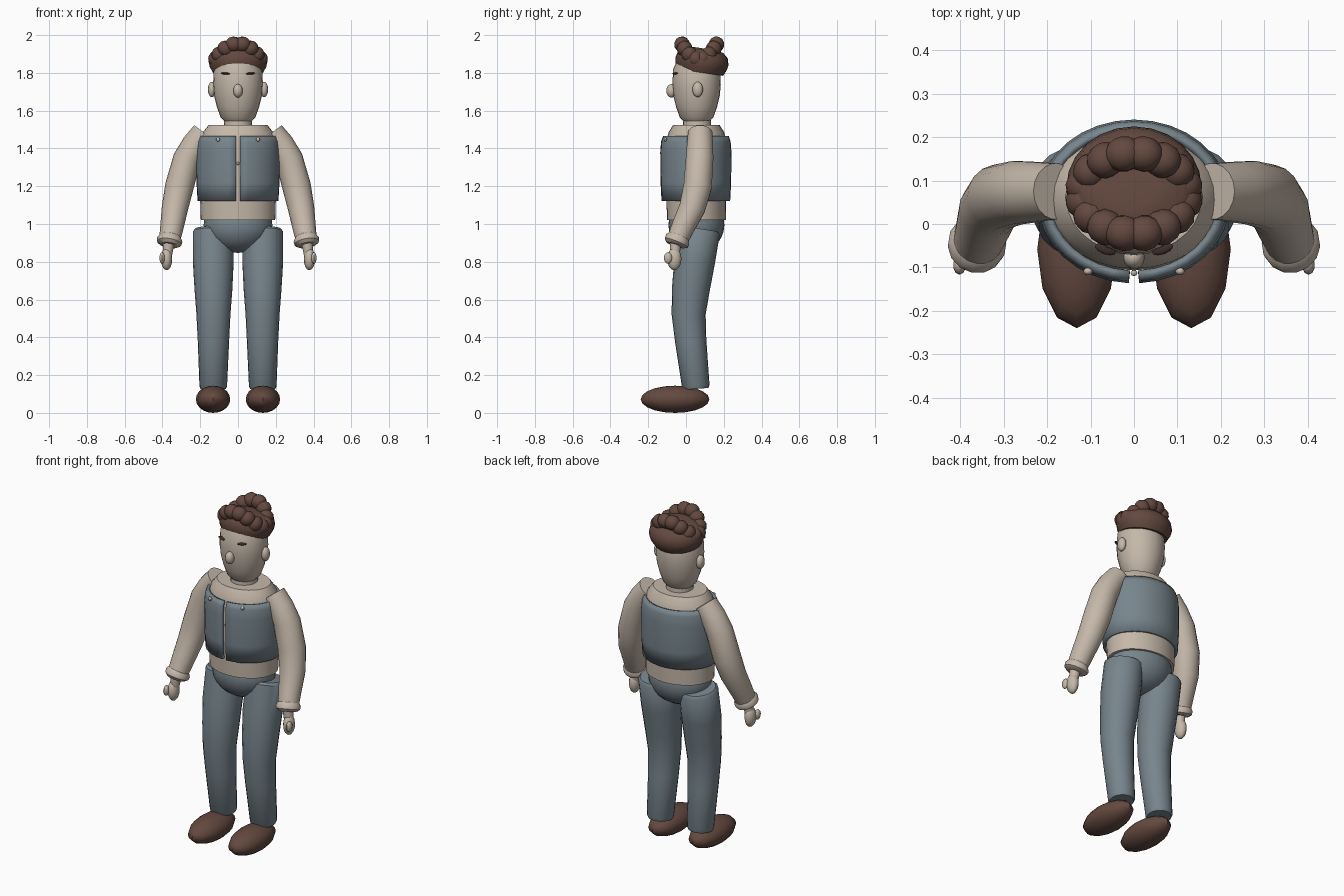
import bpy, bmesh
from math import sin, cos, pi, tau, radians, sqrt
from mathutils import Vector, Matrix, Euler

if "Cube" in bpy.data.objects:
    bpy.data.objects.remove(bpy.data.objects["Cube"])


def material(name, rgb):
    m = bpy.data.materials.new(name)
    m.use_nodes = True
    m.diffuse_color = (*rgb, 1)
    m.node_tree.nodes["Principled BSDF"].inputs["Base Color"].default_value = (*rgb, 1)
    return m


BEIGE = material("warm beige", (0.56, 0.48, 0.40))
BLUE = material("slate blue", (0.185, 0.235, 0.265))
BROWN = material("hair brown", (0.125, 0.066, 0.05))
DARK = material("eyebrow brown", (0.05, 0.028, 0.022))
parts = []


def finish(name, bm, mat):
    bmesh.ops.recalc_face_normals(bm, faces=bm.faces)
    me = bpy.data.meshes.new(name)
    bm.to_mesh(me)
    bm.free()
    me.materials.append(mat)
    ob = bpy.data.objects.new(name, me)
    bpy.context.collection.objects.link(ob)
    parts.append(ob)
    return ob


def ball(name, centre, radii, mat, segs=16, rings=10, rot=(0, 0, 0)):
    bm = bmesh.new()
    m = Matrix.LocRotScale(Vector(centre), Euler(rot), Vector(radii))
    bmesh.ops.create_uvsphere(bm, u_segments=segs, v_segments=rings, radius=1, matrix=m)
    return finish(name, bm, mat)


def bridge(bm, rings, closed=True):
    n = len(rings[0])
    for a, b in zip(rings, rings[1:]):
        for i in range(n if closed else n - 1):
            j = (i + 1) % n
            bm.faces.new((a[i], a[j], b[j], b[i]))


def lathe(name, profile, y, depth, mat, segs=28, gap=0.0):
    """Oval turned shape; a gap leaves it open at the front, without caps."""
    bm = bmesh.new()
    steps = segs + 1 if gap else segs
    angles = [-pi / 2 + gap + (tau - 2 * gap) * i / segs for i in range(steps)]
    rings = [[bm.verts.new((r * cos(a), y + r * depth * sin(a), z)) for a in angles]
             for r, z in profile]
    bridge(bm, rings, not gap)
    if not gap:
        bm.faces.new(rings[0])
        bm.faces.new(rings[-1])
    return finish(name, bm, mat)


def tube(name, path, mat, segs=16):
    """Capped limb through (x, y, z, radius) stations."""
    bm = bmesh.new()
    pts = [Vector(p[:3]) for p in path]
    rings = []
    for i, p in enumerate(pts):
        t = (pts[min(i + 1, len(pts) - 1)] - pts[max(i - 1, 0)]).normalized()
        u = Vector((0, 1, 0)).cross(t).normalized()
        v = t.cross(u)
        rings.append([bm.verts.new(p + path[i][3] * (cos(tau * k / segs) * u + sin(tau * k / segs) * v))
                      for k in range(segs)])
    bridge(bm, rings)
    bm.faces.new(rings[0])
    bm.faces.new(rings[-1])
    return finish(name, bm, mat)


# Torso, neck and head
lathe("shirt_body", [(0.197, 1.02), (0.2, 1.12), (0.205, 1.3), (0.2, 1.44), (0.187, 1.485),
                     (0.155, 1.525)], 0.055, 0.79, BEIGE)
lathe("neck", [(0.075, 1.5), (0.072, 1.58)], 0.058, 1, BEIGE, 20)
lathe("head", [(0.07, 1.542), (0.092, 1.565), (0.112, 1.62), (0.127, 1.68), (0.132, 1.74),
               (0.128, 1.82), (0.1, 1.88), (0.04, 1.9)], 0.056, 0.97, BEIGE, 24)
ball("nose", (0, -0.077, 1.705), (0.025, 0.027, 0.036), BEIGE, 12, 8)

# Open vest with a narrow front slit
vest = lathe("vest", [(0.214, 1.122), (0.22, 1.22), (0.222, 1.38), (0.217, 1.435), (0.205, 1.465)],
             0.052, 0.85, BLUE, 32, 0.055)
solid = vest.modifiers.new("thickness", "SOLIDIFY")
solid.thickness = 0.016
solid.offset = -1 if vest.data.polygons[0].normal.dot(vest.data.polygons[0].center - Vector((0, 0.05, 1.2))) > 0 else 1
ball("middle_button", (0, -0.113, 1.32), (0.008, 0.007, 0.008), BEIGE, 8, 6)

# Hips
ball("hips", (0, 0.055, 0.995), (0.182, 0.148, 0.148), BLUE, 24, 14)
lathe("waistband", [(0.178, 0.97), (0.18, 1.022)], 0.055, 0.8, BLUE)

# Paired parts
for side, s in (("left", 1), ("right", -1)):
    tube(side + "_leg", [(s * x, y, z, r) for x, y, z, r in (
        (0.132, 0.075, 0.975, 0.095), (0.132, 0.073, 0.962, 0.107), (0.131, 0.045, 0.8, 0.108),
        (0.13, 0.025, 0.65, 0.1), (0.13, 0.014, 0.52, 0.09), (0.13, 0.025, 0.38, 0.083),
        (0.131, 0.052, 0.14, 0.073), (0.131, 0.053, 0.127, 0.066))], BLUE, 20)
    ball(side + "_shoe", (s * 0.132, -0.058, 0.072), (0.091, 0.182, 0.072), BROWN, 12, 10)
    tube(side + "_arm", [(s * x, y, z, r) for x, y, z, r in (
        (0.18, 0.075, 1.483, 0.065), (0.228, 0.074, 1.42, 0.07), (0.27, 0.072, 1.345, 0.074),
        (0.31, 0.062, 1.2, 0.076), (0.334, 0.033, 1.085, 0.07), (0.35, -0.015, 0.985, 0.062),
        (0.362, -0.046, 0.915, 0.056))], BEIGE, 18)
    tube(side + "_cuff", [(s * x, y, z, r) for x, y, z, r in (
        (0.358, -0.038, 0.932, 0.058), (0.361, -0.044, 0.918, 0.068),
        (0.364, -0.052, 0.9, 0.066), (0.366, -0.056, 0.888, 0.05))], BEIGE, 14)
    ball(side + "_hand", (s * 0.378, -0.062, 0.815), (0.03, 0.038, 0.06), BEIGE, 12, 8)
    tube(side + "_wrist", [(s * 0.366, -0.055, 0.9, 0.03), (s * 0.376, -0.06, 0.82, 0.024)], BEIGE, 12)
    ball(side + "_thumb", (s * 0.402, -0.095, 0.82), (0.015, 0.022, 0.03), BEIGE, 10, 8)
    ball(side + "_ear", (s * 0.138, 0.062, 1.712), (0.021, 0.028, 0.041), BEIGE, 12, 8)
    ball(side + "_eyebrow", (s * 0.066, -0.058, 1.797), (0.026, 0.012, 0.006), DARK, 10, 6,
         (0, s * -0.08, s * 0.35))
    ball(side + "_vest_button", (s * 0.106, -0.109, 1.447), (0.011, 0.009, 0.011), BEIGE, 8, 6)

# Hair: tilted flat-topped cap with a wavy ring of curls
cap = lathe("hair_cap", [(0.134, -0.05), (0.15, -0.02), (0.156, 0.01), (0.146, 0.045),
                         (0.115, 0.07), (0.06, 0.078)], 0, 0.91, BROWN, 24)
cap.location = (0, 0.083, 1.852)
cap.rotation_euler = (-0.15, 0, 0)
count = 16
for i in range(count):
    a = tau * (i + 0.5) / count
    wave = 1.912 - 0.042 * cos(2 * a)
    ball("hair_curl", (0.118 * cos(a), 0.07 + 0.093 * sin(a), wave), (0.042, 0.042, 0.044),
         BROWN, 12, 8, (0.4 * i, 0.3, a))

# Smooth shading with sharp rims
bpy.ops.object.select_all(action="DESELECT")
for ob in parts:
    ob.select_set(True)
bpy.context.view_layer.objects.active = parts[0]
bpy.ops.object.shade_smooth_by_angle(angle=radians(42))
